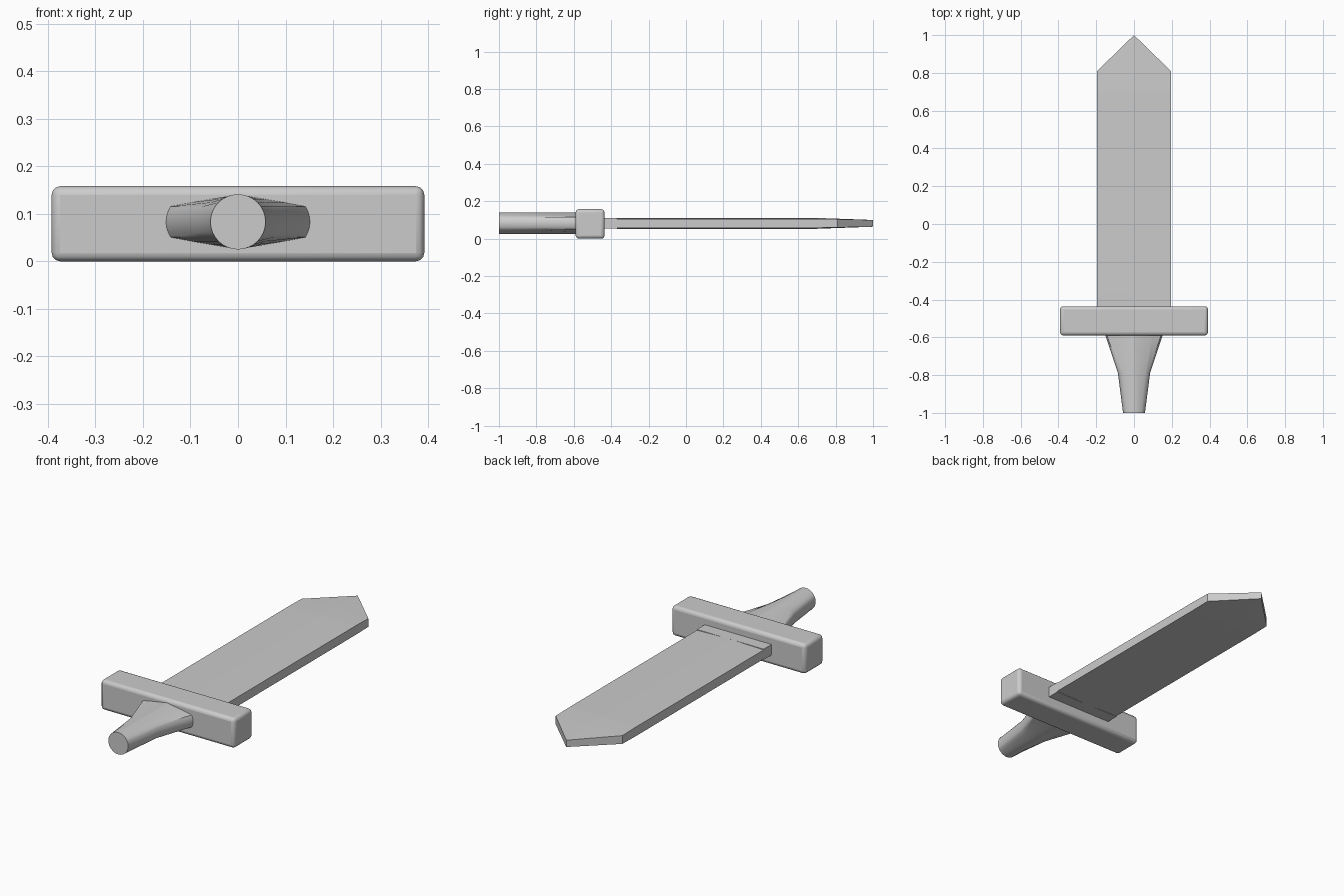
import bpy, bmesh, math

if "Cube" in bpy.data.objects:
    bpy.data.objects.remove(bpy.data.objects["Cube"])

MID_Z = 0.082


def loft(name, rings):
    """Skin a list of equal-length closed rings and cap both ends."""
    bm = bmesh.new()
    loops = [[bm.verts.new(p) for p in ring] for ring in rings]
    n = len(loops[0])
    for a, b in zip(loops, loops[1:]):
        for i in range(n):
            j = (i + 1) % n
            bm.faces.new((a[i], a[j], b[j], b[i]))
    bm.faces.new(loops[0])
    bm.faces.new(loops[-1])
    bmesh.ops.remove_doubles(bm, verts=bm.verts, dist=1e-5)
    bmesh.ops.recalc_face_normals(bm, faces=bm.faces)
    mesh = bpy.data.meshes.new(name)
    bm.to_mesh(mesh)
    bm.free()
    obj = bpy.data.objects.new(name, mesh)
    bpy.context.collection.objects.link(obj)
    return obj


def smooth(obj):
    bpy.ops.object.select_all(action='DESELECT')
    obj.select_set(True)
    bpy.context.view_layer.objects.active = obj
    bpy.ops.object.shade_smooth_by_angle(angle=math.radians(30))


def blade_ring(y, half_width, edge, ridge):
    w = half_width
    return [(x, y, MID_Z + z) for x, z in
            ((-w, -edge), (0, -ridge), (w, -edge), (w, edge), (0, ridge), (-w, edge))]


# Blade: flat collar, a small step, then a faintly ridged body and pointed tip
loft("blade", [blade_ring(*s) for s in (
    (-0.50, 0.195, 0.028, 0.028),
    (-0.37, 0.195, 0.028, 0.028),
    (-0.37, 0.195, 0.024, 0.029),
    (0.70, 0.195, 0.024, 0.029),
    (0.81, 0.195, 0.022, 0.025),
    (1.00, 0.0, 0.018, 0.018))])

# Crossguard: softly bevelled bar
bpy.ops.mesh.primitive_cube_add(size=1, location=(0, -0.513, 0.079))
guard = bpy.context.object
guard.name = "crossguard"
guard.scale = (0.784, 0.155, 0.158)
bpy.ops.object.transform_apply(location=False, rotation=False, scale=True)
bevel = guard.modifiers.new("rounded_edges", 'BEVEL')
bevel.width = 0.018
bevel.segments = 3
smooth(guard)


# Grip: round at the pommel end, flaring to a wide wedge at the guard
def grip_ring(y, flare, sides=32, r=0.058):
    ring = []
    for i in range(sides):
        a = 2 * math.pi * i / sides
        c, s = math.cos(a), math.sin(a)
        h = abs(s)
        if h < 0.57:
            wide = 0.155 - 0.010 * (h / 0.57) ** 2
        else:
            wide = 0.145 * (1 - h) / 0.43
        x = r * abs(c) * (1 - flare) + wide * flare
        ring.append((math.copysign(x, c), y, MID_Z + 0.001 + r * s))
    return ring


grip = loft("grip", [grip_ring(-1.0, 0), grip_ring(-0.79, 0.28),
                     grip_ring(-0.58, 1)])
smooth(grip)
